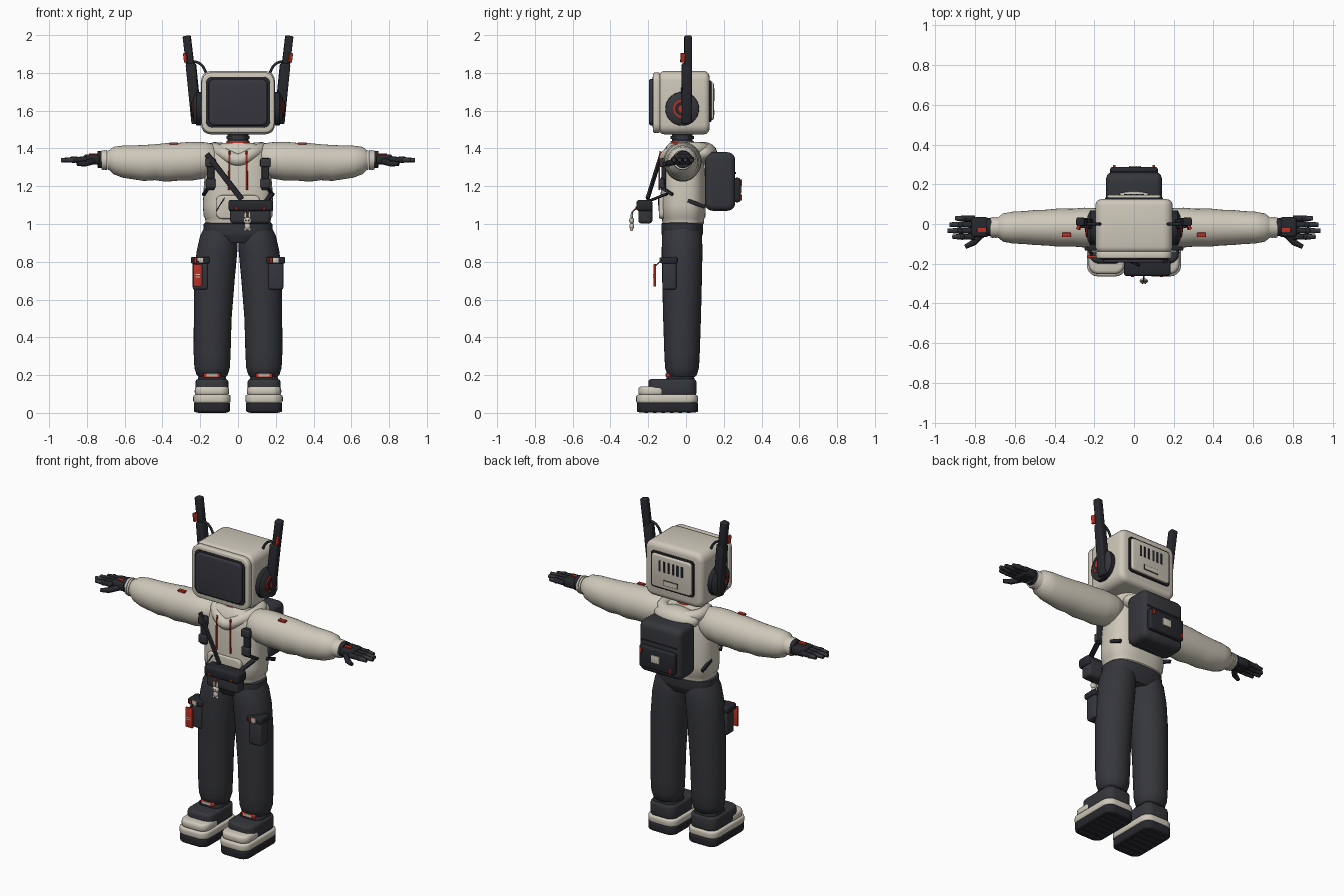
import bpy, bmesh, math
from mathutils import Vector, Matrix

cube = bpy.data.objects.get("Cube")
if cube:
    bpy.data.objects.remove(cube, do_unlink=True)


def material(name, *rgb):
    mat = bpy.data.materials.new(name)
    mat.use_nodes = True
    mat.diffuse_color = (*rgb, 1)
    mat.node_tree.nodes["Principled BSDF"].inputs["Base Color"].default_value = (*rgb, 1)
    return mat


cream = material("warm cream", .62, .58, .49)
charcoal = material("charcoal cloth", .036, .037, .044)
black = material("black rubber", .02, .021, .026)
glass = material("screen glass", .04, .038, .05)
red = material("signal red", .5, .03, .018)


def finish(name, bm, mat, matrix=Matrix()):
    bmesh.ops.recalc_face_normals(bm, faces=bm.faces)
    mesh = bpy.data.meshes.new(name)
    bm.to_mesh(mesh)
    bm.free()
    mesh.transform(matrix)
    mesh.materials.append(mat)
    obj = bpy.data.objects.new(name, mesh)
    bpy.context.collection.objects.link(obj)
    bpy.ops.object.select_all(action='DESELECT')
    obj.select_set(True)
    bpy.context.view_layer.objects.active = obj
    bpy.ops.object.shade_smooth_by_angle(angle=math.radians(40))
    return obj


def box(name, center, size, mat, bevel=.005, corner=0, axis=2, matrix=None):
    """Box with optional large rounded corners around one axis."""
    bm = bmesh.new()
    bmesh.ops.create_cube(bm, size=1, matrix=Matrix.Diagonal((*size, 1)))
    if corner:
        edges = [e for e in bm.edges
                 if abs((e.verts[0].co - e.verts[1].co).normalized()[axis]) > .9]
        bmesh.ops.bevel(bm, geom=edges, offset=corner, segments=5, profile=.5, affect='EDGES')
    if bevel:
        bm.normal_update()
        edges = [e for e in bm.edges if e.calc_face_angle() > 1]
        bmesh.ops.bevel(bm, geom=edges, offset=bevel, segments=3, profile=.5,
                        affect='EDGES', clamp_overlap=True)
    return finish(name, bm, mat, matrix or Matrix.Translation(center))


def along(start, end):
    a, b = Vector(start), Vector(end)
    turn = (b - a).to_track_quat('Z', 'Y').to_matrix().to_4x4()
    return Matrix.Translation((a + b) / 2) @ turn, (b - a).length


def bar(name, start, end, depth, width, mat, bevel=.005):
    matrix, length = along(start, end)
    return box(name, None, (depth, width, length), mat, bevel, matrix=matrix)


def rod(name, start, end, r1, r2, mat, sides=32):
    matrix, length = along(start, end)
    bm = bmesh.new()
    bmesh.ops.create_cone(bm, cap_ends=True, segments=sides, radius1=r1, radius2=r2, depth=length)
    return finish(name, bm, mat, matrix)


def ball(name, center, size, mat):
    bm = bmesh.new()
    bmesh.ops.create_uvsphere(bm, u_segments=24, v_segments=14, radius=1)
    return finish(name, bm, mat, Matrix.Translation(center) @ Matrix.Diagonal((*size, 1)))


def loft(name, rings, mat, power=2, sideways=0, steps=36):
    """Skin of superellipse rings (position, offset_a, offset_b, radius_a, radius_b)."""
    bm, loops = bmesh.new(), []
    for pos, ca, cb, ra, rb in rings:
        loop = []
        for i in range(steps):
            c, s = (f(math.tau * i / steps) for f in (math.cos, math.sin))
            a = ca + ra * math.copysign(abs(c) ** (2 / power), c)
            b = cb + rb * math.copysign(abs(s) ** (2 / power), s)
            loop.append(bm.verts.new((sideways * pos, a, b) if sideways else (a, b, pos)))
        loops.append(loop)
    for low, high in zip(loops, loops[1:]):
        for i in range(steps):
            j = (i + 1) % steps
            bm.faces.new((low[i], low[j], high[j], high[i]))
    bm.faces.new(loops[0])
    bm.faces.new(loops[-1])
    return finish(name, bm, mat)


def tube(name, points, radius, mat, closed=False):
    curve = bpy.data.curves.new(name, 'CURVE')
    curve.dimensions = '3D'
    curve.bevel_depth, curve.bevel_resolution, curve.use_fill_caps = radius, 4, True
    spline = curve.splines.new('NURBS')
    spline.points.add(len(points) - 1)
    for point, co in zip(spline.points, points):
        point.co = (*co, 1)
    spline.use_cyclic_u, spline.use_endpoint_u, spline.order_u = closed, not closed, 3
    curve.materials.append(mat)
    bpy.context.collection.objects.link(bpy.data.objects.new(name, curve))


# Monitor head
box("head_shell", (0, -.01, 1.642), (.39, .27, .335), cream, .03, .05, 1)
box("head_front_frame", (0, -.156, 1.642), (.385, .038, .32), cream, .01, .05, 1)
box("screen_gasket", (0, -.172, 1.645), (.34, .012, .268), black, .003, .035, 1)
box("screen", (0, -.18, 1.645), (.31, .03, .245), glass, .008, .03, 1)
box("back_panel_gasket", (0, .122, 1.65), (.29, .024, .22), black, .003, .02, 1)
box("back_panel", (0, .132, 1.65), (.27, .03, .2), cream, .008, .02, 1)
for i in range(6):
    box("vent_slot", (-.075 + i * .03, .147, 1.685), (.012, .006, .065), black, 0)
box("back_label_rim", (0, .147, 1.59), (.1, .004, .032), charcoal, 0)
box("back_label", (0, .148, 1.59), (.092, .006, .025), cream, 0)

# Neck and hood
rod("neck", (0, -.02, 1.4), (0, -.02, 1.49), .055, .055, black)
rod("neck_collar", (0, -.02, 1.4), (0, -.02, 1.44), .07, .06, red)
rod("neck_ring", (0, -.02, 1.45), (0, -.02, 1.465), .062, .062, charcoal)
tube("hood_collar", [(0, -.12, 1.33), (.07, -.1, 1.37), (.13, -.03, 1.4), (.12, .08, 1.4),
                     (0, .12, 1.39), (-.12, .08, 1.4), (-.13, -.03, 1.4), (-.07, -.1, 1.37)],
     .034, cream, True)
ball("hood_back", (0, .09, 1.375), (.145, .075, .06), cream)

# Hoodie body
loft("hoodie_body", [(z, 0, -.015, rx, ry) for z, rx, ry in (
    (1.0, .165, .105), (1.005, .172, .11), (1.03, .174, .112), (1.04, .182, .118),
    (1.1, .186, .12), (1.2, .181, .118), (1.3, .172, .114), (1.37, .155, .105),
    (1.41, .13, .09), (1.43, .08, .07))], cream, 2.7, steps=48)
box("hoodie_pocket", (0, -.128, 1.09), (.23, .03, .125), cream, .008, .03, 1)
bar("pocket_opening", (-.115, -.142, 1.07), (-.07, -.146, 1.14), .006, .006, black, 0)

# Trousers waist and seat
loft("waistband", [(z, 0, -.02, rx, ry) for z, rx, ry in (
    (.9, .1, .085), (.935, .175, .105), (.95, .185, .11), (1.0, .182, .11), (1.01, .17, .1))],
    charcoal, 2.6)

for side in (-1, 1):
    # Headphone cup and aerial
    rod("ear_cup", (side * .18, -.02, 1.61), (side * .22, -.02, 1.61), .09, .088, black)
    rod("ear_cone", (side * .22, -.02, 1.61), (side * .235, -.02, 1.61), .088, .06, charcoal)
    for label, reach, radius, mat in (("ring", .242, .048, red), ("disc", .245, .038, black),
                                      ("hub", .248, .02, red)):
        rod("ear_" + label, (side * .23, -.02, 1.61), (side * reach, -.02, 1.61), radius, radius, mat)
    bar("aerial_base", (side * .218, 0, 1.53), (side * .25, .005, 1.85), .052, .052, black, .01)
    bar("aerial_tip", (side * .252, .01, 1.83), (side * .272, .012, 1.997), .04, .042, black, .008)
    bar("aerial_clip", (side * .275, -.018, 1.855), (side * .281, -.016, 1.905), .024, .016, red, .003)
    tube("aerial_wire", [(side * .165, 0, 1.78), (side * .18, 0, 1.86), (side * .24, 0, 1.86)],
         .007, black)

    # Puffy sleeve and ribbed cuff
    loft("sleeve", [(x, -.018, z, ry, rz) for x, z, ry, rz in (
        (.11, 1.345, .06, .06), (.13, 1.345, .083, .08), (.18, 1.337, .097, .096),
        (.25, 1.332, .1, .103), (.31, 1.33, .095, .1), (.38, 1.326, .096, .102),
        (.44, 1.327, .09, .095), (.5, 1.323, .088, .095), (.55, 1.326, .083, .09),
        (.61, 1.33, .08, .085), (.66, 1.336, .071, .072), (.685, 1.338, .05, .05))],
        cream, sideways=side)
    for x in (.685, .7, .715):
        rod("cuff_rib", (side * (x - .007), -.018, 1.338), (side * (x + .007), -.018, 1.338),
            .053, .05, cream)
    box("sleeve_tag", (side * .34, -.055, 1.426), (.045, .022, .012), red, .002)

    # Glove with four fingers and a thumb
    rod("glove_cuff", (side * .715, -.015, 1.342), (side * .745, -.015, 1.342), .046, .044, black)
    box("palm", (side * .775, -.016, 1.342), (.09, .1, .052), black, .016)
    box("glove_tag", (side * .765, -.03, 1.37), (.05, .022, .008), red, .002)
    for y, reach in ((.028, .9), (-.003, .928), (-.034, .938), (-.064, .915)):
        middle = .815 + (reach - .815) * .5
        rod("finger", (side * .8, y, 1.342), (side * middle, y, 1.34), .016, .014, black, 12)
        rod("fingertip", (side * (middle - .004), y, 1.34), (side * reach, y, 1.338),
            .015, .011, charcoal, 12)
        ball("knuckle", (side * middle, y, 1.341), (.017, .016, .017), black)
    rod("thumb", (side * .765, -.05, 1.333), (side * .81, -.095, 1.32), .018, .016, black, 12)
    rod("thumb_tip", (side * .805, -.092, 1.32), (side * .85, -.115, 1.318), .016, .011, black, 12)

    # Trouser leg
    loft("trouser_leg", [(z, side * x, -.021, rx, ry) for z, x, rx, ry in (
        (.185, .137, .065, .06), (.2, .137, .082, .078), (.24, .137, .094, .09),
        (.32, .137, .098, .094), (.5, .134, .1, .1), (.7, .125, .107, .105),
        (.85, .112, .108, .108), (.94, .1, .1, .106), (.98, .095, .085, .09))], charcoal)

    # Chunky shoe
    x = side * .138
    box("shoe_sole", (x, -.098, .03), (.192, .325, .054), black, .012, .05)
    box("shoe_midsole", (x, -.1, .074), (.198, .328, .045), cream, .012, .055)
    box("toe_cap", (x, -.175, .115), (.182, .155, .05), cream, .018, .05)
    box("shoe_upper", (x, -.072, .135), (.175, .255, .09), charcoal, .018, .05)
    box("shoe_collar", (x, -.03, .172), (.15, .15, .045), black, .015, .045)
    box("ankle_strap", (x, -.075, .198), (.09, .06, .024), red, .005)
    box("ankle_label", (x, -.105, .2), (.06, .008, .015), cream, .001)
    for i in range(6):
        box("tread_bar", (x, -.21 + i * .045, .004), (.15, .02, .007), charcoal, 0)

    # Backpack harness
    box("harness_strap", (side * .145, -.118, 1.265), (.04, .024, .17), black, .005)
    box("harness_buckle", (side * .145, -.128, 1.325), (.055, .028, .045), charcoal, .006)
    box("harness_clip", (side * .145, -.128, 1.215), (.052, .026, .05), charcoal, .006)
    bar("harness_tail", (side * .16, -.125, 1.19), (side * .183, -.07, 1.155), .016, .016, black, .003)
    bar("harness_side", (side * .178, .01, 1.125), (side * .178, .1, 1.09), .016, .02, black, .003)

    # Hoodie drawcord
    tube("drawcord", [(side * .045, -.135, 1.385), (side * .047, -.145, 1.33),
                      (side * .047, -.14, 1.18)], .005, red)

    # Cargo pocket
    px = side * .2
    box("cargo_pocket", (px, -.088, .73), (.08, .075, .155), charcoal, .012)
    box("cargo_flap", (px, -.09, .808), (.098, .088, .035), black, .008)
    box("cargo_label", (px, -.137, .808), (.03, .008, .03), cream, .002)
    box("cargo_tab", (px - .025, -.137, .808), (.014, .008, .03), red, .002)

# Red card hanging on the right pocket
box("hanging_card", (-.213, -.165, .728), (.048, .014, .12), red, .004)
for z in (.72, .732):
    box("card_mark", (-.213, -.173, z), (.026, .004, .005), cream, 0)
bar("card_loop", (-.213, -.16, .78), (-.213, -.135, .805), .012, .006, black, .001)

# Crossbody bag and strap
box("crossbody_bag", (.065, -.215, 1.06), (.215, .075, .115), charcoal, .018)
box("bag_flap", (.067, -.22, 1.098), (.235, .084, .06), black, .014)
for x in (-.008, .138):
    box("bag_stud", (x, -.264, 1.083), (.014, .006, .018), red, .002)
bar("bag_strap", (-.165, -.13, 1.37), (.02, -.205, 1.13), .012, .03, black, .003)
bar("bag_strap_return", (.15, -.2, 1.12), (.18, -.1, 1.16), .03, .012, black, .003)

# Bunny charm
tube("charm_cord", [(.05, -.262, 1.08), (.05, -.285, 1.075), (.05, -.29, 1.035)], .004, red)
ball("charm_head", (.05, -.287, 1.018), (.022, .013, .018), cream)
ball("charm_body", (.05, -.287, .988), (.016, .012, .02), cream)
for dx in (-.011, .011):
    ball("charm_ear", (.05 + dx, -.287, 1.045), (.007, .006, .022), cream)
    ball("charm_foot", (.05 + dx, -.288, .971), (.008, .008, .009), cream)
    ball("charm_eye", (.05 + dx * .7, -.299, 1.02), (.004, .003, .004), black)

# Backpack
box("backpack", (0, .18, 1.225), (.28, .16, .31), charcoal, .03, .04, 0)
box("backpack_pocket", (0, .27, 1.18), (.24, .036, .13), black, .012)
box("backpack_flap_seam", (0, .261, 1.27), (.24, .006, .008), black, 0)
box("backpack_patch", (.005, .289, 1.185), (.058, .008, .045), cream, .002)
for side in (-1, 1):
    box("pocket_tab", (side * .1, .29, 1.22 if side > 0 else 1.14), (.014, .014, .03), red, .002)
    tube("backpack_handle", [(side * .04, .15, 1.37), (side * .04, .14, 1.4), (0, .14, 1.405)],
         .008, black)
